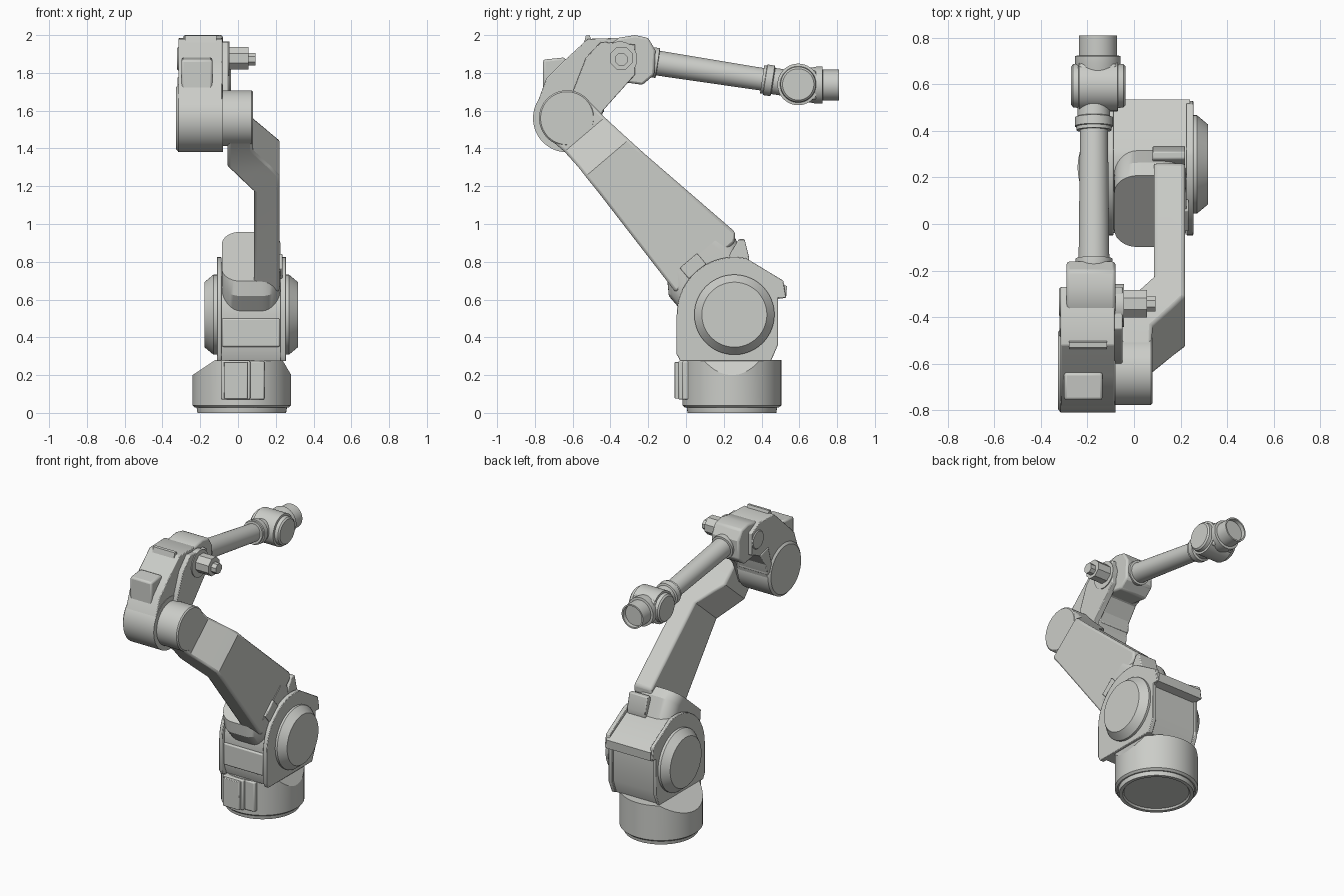
import bpy, bmesh, math
from mathutils import Vector

grey = bpy.data.materials.new("light_grey_paint")
grey.diffuse_color = (0.6, 0.61, 0.58, 1)


def finish(name, bm, bevel=0.0):
    bmesh.ops.recalc_face_normals(bm, faces=bm.faces)
    me = bpy.data.meshes.new(name)
    bm.to_mesh(me)
    bm.free()
    ob = bpy.data.objects.new(name, me)
    bpy.context.collection.objects.link(ob)
    me.materials.append(grey)
    if bevel:
        m = ob.modifiers.new("bevel", 'BEVEL')
        m.width, m.segments = bevel, 2
        m.limit_method, m.angle_limit = 'ANGLE', math.radians(40)
    bpy.ops.object.select_all(action='DESELECT')
    ob.select_set(True)
    bpy.context.view_layer.objects.active = ob
    bpy.ops.object.shade_smooth_by_angle(angle=math.radians(30))
    return ob


def loft(name, rings, bevel=0.0, keep=False):
    """Skin a list of equal-length rings and cap both ends."""
    bm = bmesh.new()
    vs = [[bm.verts.new(p) for p in r] for r in rings]
    n = len(rings[0])
    for a, b in zip(vs, vs[1:]):
        for i in range(n):
            j = (i + 1) % n
            bm.faces.new((a[i], a[j], b[j], b[i]))
    bm.faces.new(vs[0])
    bm.faces.new(vs[-1])
    return bm if keep else finish(name, bm, bevel)


def slab(name, pts, x0, x1, bevel=0.0):
    """Extrude a (y, z) profile along x."""
    return loft(name, [[(x, y, z) for y, z in pts] for x in (x0, x1)], bevel)


def box(name, x0, x1, y0, y1, z0, z1, bevel=0.008):
    return slab(name, [(y0, z0), (y1, z0), (y1, z1), (y0, z1)], x0, x1, bevel)


def lathe(name, origin, axis, profile, seg=48, keep=False):
    """Revolve (radius, distance) pairs around an axis."""
    o, a = Vector(origin), Vector(axis).normalized()
    u = a.orthogonal().normalized()
    w = a.cross(u)
    ang = [2 * math.pi * (i + 0.5) / seg for i in range(seg)]
    return loft(name, [[o + a * h + (u * math.cos(t) + w * math.sin(t)) * r for t in ang]
                       for r, h in profile], keep=keep)


def arc(cy, cz, r, a0, a1, n):
    return [(cy + r * math.cos(math.radians(a0 + (a1 - a0) * i / n)),
             cz + r * math.sin(math.radians(a0 + (a1 - a0) * i / n))) for i in range(n + 1)]


X, Y, Z = (1, 0, 0), (0, 1, 0), (0, 0, 1)
J1 = (0.256, 0.52)      # lower arm pivot (y, z)
J2 = (-0.63, 1.56)      # upper arm pivot
D, Q = (-0.6486, 0.7613), (0.7613, 0.6486)   # along and across the lower arm


def arm(x, s, t):
    return (x, J1[0] + D[0] * s + Q[0] * t, J1[1] + D[1] * s + Q[1] * t)


# Base drum with slanted shoulders
lathe("base_foot", (0.02, 0.243, 0), Z,
      [(0.205, 0.012), (0.212, 0), (0.235, 0), (0.24, 0.03), (0.24, 0.05)], 64)
bm = lathe("", (0.02, 0.243, 0), Z, [(0.248, 0.028), (0.262, 0.04), (0.262, 0.28)], 64, True)
for co, no in (((-0.24, 0, 0.2), (-0.08, 0, 0.12)), ((0.282, 0, 0.2), (0.08, 0, 0.047))):
    bmesh.ops.bisect_plane(bm, geom=bm.verts[:] + bm.edges[:] + bm.faces[:],
                           plane_co=co, plane_no=no, clear_outer=True)
    bmesh.ops.holes_fill(bm, edges=[e for e in bm.edges if e.is_boundary])
finish("base_drum", bm)
box("base_connector_box", -0.09, 0.065, -0.04, 0.12, 0.07, 0.277)
box("base_connector_plate", -0.075, 0.05, -0.06, -0.03, 0.075, 0.27, 0.004)
box("base_side_block", 0.06, 0.14, -0.02, 0.1, 0.07, 0.275)

# Rotating turret: two cheek plates around a core
cheek = arc(*J1, 0.305, 180, 78, 20) + [(0.515, 0.7), (0.53, 0.61), (0.487, 0.61),
        (0.487, 0.36), (0.45, 0.275), (-0.03, 0.275), (-0.049, 0.31)]
core = arc(*J1, 0.28, 180, 78, 20) + [(0.5, 0.69), (0.535, 0.67), (0.53, 0.61), (0.475, 0.6),
        (0.475, 0.37), (0.44, 0.275), (0.0, 0.275), (-0.024, 0.34)]
slab("turret_core", core, -0.1, 0.24)
for side, a, b in (("left", -0.112, -0.088), ("right", 0.225, 0.255)):
    slab("turret_cheek_" + side, cheek, a, b, 0.004)
box("turret_front_panel", -0.085, 0.222, -0.04, 0.05, 0.35, 0.5)
for side, x, d in (("left", -0.1, -1), ("right", 0.24, 1)):
    lathe("shoulder_cover_" + side, (x, *J1), (d, 0, 0),
          [(0.212, 0), (0.212, 0.03), (0.172, 0.078)], 64)
slab("turret_stop_block", [(0.22, 0.82), (0.28, 0.92), (0.31, 0.92), (0.335, 0.82),
                           (0.33, 0.78)], 0.08, 0.22, 0.006)

# Collar where the lower arm leaves the turret
def rounded(x0, x1, t0, t1, r, n=8):
    pts = []
    for cx, ct, a in ((x1 - r, t1 - r, 0), (x0 + r, t1 - r, 90),
                      (x0 + r, t0 + r, 180), (x1 - r, t0 + r, 270)):
        pts += arc(cx, ct, r, a, a + 90, n)
    return pts


loft("arm_collar", [[arm(x, s, t) for x, t in rounded(-0.085, 0.225, t0, t1, 0.1)]
                    for s, t0, t1 in ((0.1, -0.2, 0.2), (0.3, -0.2, 0.265), (0.365, -0.155, 0.248))])
loft("collar_bracket", [[arm(x, s, t) for s, t in ((0.3, -0.06), (0.3, 0.06), (0.375, 0.06),
                        (0.375, -0.06))] for x in (0.2, 0.235)], 0.005)

# Lower arm: cranked tapering beam
beam = [(0.29, 0.085, 0.22, -0.16, 0.25), (0.33, 0.085, 0.22, -0.158, 0.287),
        (0.96, 0.085, 0.22, -0.128, 0.19), (1.068, -0.004, 0.22, -0.125, 0.176),
        (1.13, -0.055, 0.17, -0.122, 0.168), (1.24, -0.055, 0.08, -0.125, 0.155),
        (1.366, -0.055, 0.075, -0.145, 0.147)]
loft("lower_arm", [[arm(a, s, t0), arm(b, s, t0), arm(b, s, t1), arm(a, s, t1)]
                   for s, a, b, t0, t1 in beam], 0.014)
lathe("arm_top_pivot", (-0.1, *J2), X, [(0.148, 0), (0.148, 0.172), (0.14, 0.18)], 48)

# Upper housing
lathe("housing_drum", (-0.327, *J2), X, [(0.165, 0), (0.18, 0.012), (0.18, 0.247)], 64)
housing = arc(*J2, 0.178, 150, 360, 30) + [(-0.435, 1.6), (-0.41, 1.73), (-0.27, 1.79),
          (-0.27, 1.94), (-0.36, 1.985), (-0.52, 1.98), (-0.65, 1.86), (-0.74, 1.77)]
slab("housing_body", housing, -0.315, -0.083, 0.005)
slab("housing_front_box", [(-0.757, 1.69), (-0.757, 1.87), (-0.64, 1.882), (-0.6, 1.7)],
     -0.3, -0.135, 0.012)
slab("housing_rear_box", [(-0.5, 1.6), (-0.435, 1.59), (-0.43, 1.655), (-0.36, 1.755),
                          (-0.45, 1.78)], -0.32, -0.1, 0.006)
slab("housing_side_plate", [(-0.6, 1.42), (-0.5, 1.45), (-0.44, 1.6), (-0.27, 1.79),
     (-0.27, 1.95), (-0.45, 1.965), (-0.53, 1.88), (-0.6, 1.7)], -0.09, -0.05, 0.004)
slab("housing_top_lip", [(-0.54, 1.96), (-0.53, 1.998), (-0.51, 2.0), (-0.5, 1.97)],
     -0.28, -0.115)

# Elbow block, cap and motor
elbow = [(-0.43, 1.83), (-0.43, 1.94), (-0.36, 1.985), (-0.27, 2.0), (-0.2, 1.985),
         (-0.162, 1.92), (-0.168, 1.79), (-0.23, 1.737), (-0.36, 1.755)]
slab("elbow_block", elbow, -0.29, -0.08, 0.012)
lathe("elbow_cap", (-0.322, -0.335, 1.875), X, [(0.058, 0), (0.063, 0.006), (0.063, 0.05)], 32)
lathe("elbow_bearing", (-0.1, -0.35, 1.875), X, [(0.092, 0), (0.092, 0.056)], 32)
lathe("elbow_motor", (-0.05, -0.342, 1.878), X, [(0.064, 0), (0.064, 0.105)], 8)
lathe("elbow_motor_tip", (0.05, -0.342, 1.872), X, [(0.036, 0), (0.036, 0.042)], 8)

# Forearm tube with collars
lathe("forearm", (-0.172, -0.17, 1.855), (0, 0.6, -0.093),
      [(0.07, -0.06), (0.08, -0.01), (0.08, 0.02), (0.066, 0.022), (0.06, 0.58),
       (0.075, 0.58), (0.075, 0.595), (0.082, 0.597), (0.082, 0.635), (0.07, 0.64), (0.07, 0.72)])

# Wrist and tool flange
lathe("wrist_body", (-0.153, 0.594, 1.739), X,
      [(0.083, -0.117), (0.093, -0.108), (0.096, -0.085), (0.11, -0.083), (0.11, 0.083),
       (0.096, 0.085), (0.093, 0.108), (0.083, 0.117)])
slab("wrist_block", [(0.51, 1.67), (0.51, 1.81), (0.69, 1.815), (0.69, 1.655)],
     -0.24, -0.072, 0.015)
lathe("tool_flange", (-0.155, 0, 1.735), Y,
      [(0.085, 0.62), (0.098, 0.69), (0.098, 0.722), (0.082, 0.724), (0.082, 0.81),
       (0.072, 0.81), (0.07, 0.785)])
